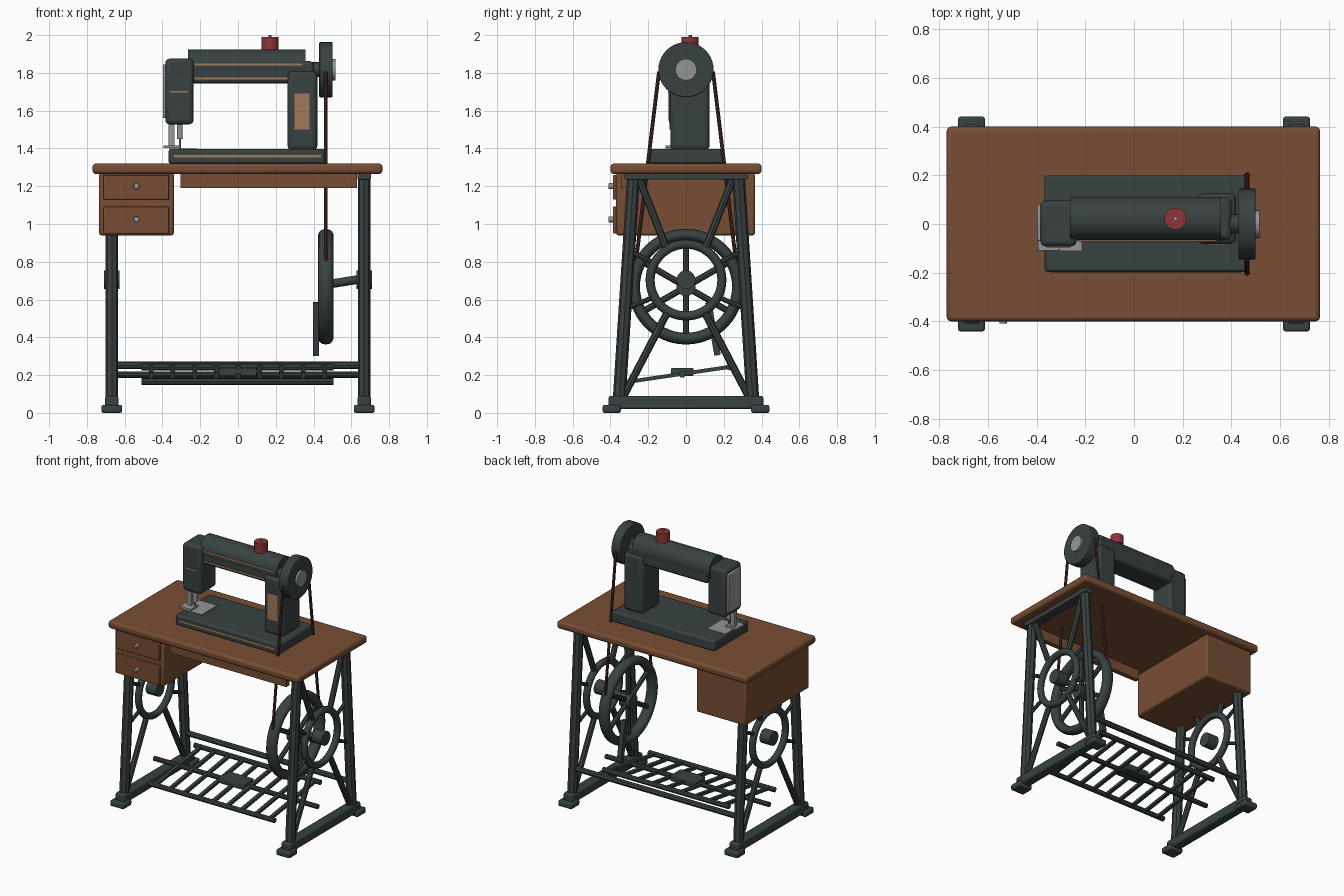
import bpy, math
from mathutils import Vector

if "Cube" in bpy.data.objects:
    bpy.data.objects.remove(bpy.data.objects["Cube"])


def material(name, rgb):
    m = bpy.data.materials.new(name)
    m.diffuse_color = (*rgb, 1)
    m.use_nodes = True
    m.node_tree.nodes["Principled BSDF"].inputs["Base Color"].default_value = m.diffuse_color
    return m


WOOD = material("brown wood", (0.185, 0.075, 0.033))
IRON = material("dark iron", (0.040, 0.053, 0.053))
GOLD = material("pale gold", (0.36, 0.19, 0.095))
STEEL = material("light steel", (0.30, 0.30, 0.31))
RED = material("red thread", (0.27, 0.035, 0.038))
LEATHER = material("brown leather", (0.075, 0.026, 0.018))


def finish(name, mat, bevel=0, segments=2):
    o = bpy.context.object
    o.name = name
    o.data.materials.append(mat)
    if bevel:
        b = o.modifiers.new("rounding", 'BEVEL')
        b.width, b.segments, b.limit_method = bevel, segments, 'ANGLE'
    return o


def box(name, x, y, z, mat, bevel=0, segments=2):
    """Box given by its (low, high) extents on each axis."""
    bpy.ops.mesh.primitive_cube_add(size=1, location=[(a + b) / 2 for a, b in (x, y, z)])
    o = bpy.context.object
    o.scale = [b - a for a, b in (x, y, z)]
    bpy.ops.object.transform_apply(location=False, rotation=False, scale=True)
    return finish(name, mat, bevel, segments)


def rod(name, a, b, r, mat, sides=12, bevel=0):
    """Cylinder running from point a to point b."""
    a, b = Vector(a), Vector(b)
    d = b - a
    bpy.ops.mesh.primitive_cylinder_add(vertices=sides, radius=r, depth=d.length, location=(a + b) / 2)
    o = finish(name, mat, bevel)
    o.rotation_euler = d.to_track_quat('Z', 'Y').to_euler()
    return o


def bar(name, a, b, w, h, mat, bevel=0):
    """Rectangular bar from a to b."""
    a, b = Vector(a), Vector(b)
    d = b - a
    o = box(name, (-w / 2, w / 2), (-h / 2, h / 2), (-d.length / 2, d.length / 2), mat, bevel)
    o.location = (a + b) / 2
    o.rotation_euler = d.to_track_quat('Z', 'Y').to_euler()
    return o


def ring(name, x, z, major, minor, mat, widen=1):
    bpy.ops.mesh.primitive_torus_add(major_segments=48, minor_segments=12, major_radius=major,
                                     minor_radius=minor, location=(x, 0, z), rotation=(0, math.pi / 2, 0))
    o = finish(name, mat)
    o.scale.z = widen
    return o


# Table top, apron and drawer unit
box("table_top", (-0.77, 0.765), (-0.4, 0.4), (1.265, 1.32), WOOD, 0.018, 3)
box("apron", (-0.305, 0.63), (-0.345, -0.31), (1.19, 1.27), WOOD)
box("drawer_case", (-0.735, -0.34), (-0.37, 0.365), (0.94, 1.27), WOOD, 0.012)
for z0, z1, zk in ((1.13, 1.26, 1.2), (0.95, 1.092, 1.025)):
    box("drawer_front", (-0.712, -0.365), (-0.386, -0.36), (z0, z1), WOOD, 0.004)
    rod("drawer_knob", (-0.538, -0.38, zk), (-0.538, -0.41, zk), 0.016, STEEL, 16, 0.004)

# Iron side frames
for s in (-1, 1):
    x = 0.668 * s
    box("bottom_rail", (x - 0.036, x + 0.036), (-0.41, 0.41), (0.02, 0.09), IRON, 0.012)
    box("top_rail", (x - 0.036, x + 0.036), (-0.325, 0.325), (1.235, 1.268), IRON, 0.005)
    rod("frame_hub", (x - 0.041, 0, 0.705), (x + 0.041, 0, 0.705), 0.05, IRON, 20)
    ring("frame_ring", x, 0.703, 0.19, 0.024, IRON)
    for t in (-1, 1):
        box("foot", (x - 0.055, x + 0.055), sorted((0.345 * t, 0.442 * t)), (0, 0.042), IRON, 0.01)
        rod("leg", (x, 0.355 * t, 0.05), (x, 0.278 * t, 1.25), 0.034, IRON, 8)
        rod("upper_brace", (x, 0.248 * t, 1.24), (x, 0.105 * t, 0.875), 0.02, IRON, 8)
        rod("lower_brace", (x, 0.335 * t, 0.08), (x, 0.1 * t, 0.53), 0.02, IRON, 8)
        for u in (-1, 1):
            rod("ring_stub", (x, 0.17 * t, 0.703 + 0.09 * u),
                (x, (0.302 - 0.011 * u) * t, 0.703 + 0.15 * u), 0.013, IRON, 8)

# Stretcher and treadle
rod("rear_stretcher", (-0.66, 0.34, 0.253), (0.66, 0.34, 0.253), 0.02, IRON, 8)
rod("treadle_pivot", (-0.66, -0.02, 0.203), (0.66, -0.02, 0.203), 0.017, IRON, 10)


def tz(y):
    return 0.205 + 0.147 * (y + 0.03)


for y in (-0.295, 0.23):
    rod("treadle_rail", (-0.51, y, tz(y)), (0.505, y, tz(y)), 0.018, IRON, 8)
for i in range(9):
    xs = -0.46 + 0.115 * i
    bar("treadle_slat", (xs, -0.295, tz(-0.295)), (xs, 0.23, tz(0.23)), 0.024, 0.02, IRON)
box("treadle_plate", (-0.1, 0.1), (-0.08, 0.04), (0.195, 0.238), IRON, 0.006)

# Large drive wheel with spokes, axle and crank rod
WX, WZ = 0.465, 0.668
ring("drive_wheel_rim", WX, WZ, 0.275, 0.031, IRON, 1.3)
rod("drive_wheel_hub", (WX - 0.04, 0, WZ), (WX + 0.04, 0, WZ), 0.05, IRON, 20)
for i in range(6):
    a = math.pi / 2 + i * math.pi / 3
    rod("drive_wheel_spoke", (WX, 0, WZ), (WX, 0.27 * math.cos(a), WZ + 0.27 * math.sin(a)), 0.017, IRON, 8)
rod("drive_axle", (0.49, 0, 0.683), (0.66, 0, 0.71), 0.023, IRON, 12)
bar("crank_rod", (0.413, 0.118, 0.585), (0.413, 0.167, 0.305), 0.034, 0.034, IRON)

# Machine bed, pillar, arm and head
box("machine_bed", (-0.368, 0.465), (-0.197, 0.2), (1.32, 1.396), IRON, 0.012)
box("pillar", (0.262, 0.42), (-0.083, 0.125), (1.39, 1.81), IRON, 0.025, 3)
box("arm_body", (-0.25, 0.4), (-0.065, 0.11), (1.745, 1.862), IRON, 0.02, 3)
rod("arm_barrel", (-0.264, 0.022, 1.835), (0.358, 0.022, 1.835), 0.09, IRON, 32)
box("head", (-0.385, -0.236), (-0.092, 0.096), (1.528, 1.875), IRON, 0.022, 3)
box("face_plate", (-0.398, -0.38), (-0.07, 0.078), (1.56, 1.845), STEEL, 0.006)

# Gold trim plates
for x, y, z in (((-0.34, 0.44), -0.197, (1.353, 1.366)),
                ((-0.23, 0.34), -0.068, (1.84, 1.85)),
                ((-0.23, 0.262), -0.065, (1.765, 1.775)),
                ((0.298, 0.378), -0.083, (1.5, 1.69)),
                ((-0.36, -0.262), -0.092, (1.695, 1.705))):
    box("gold_trim", x, (y - 0.004, y + 0.004), z, GOLD)

# Needle, presser foot and needle plate
rod("needle_bar", (-0.308, -0.05, 1.45), (-0.308, -0.05, 1.54), 0.015, STEEL, 12)
rod("needle", (-0.308, -0.05, 1.4), (-0.308, -0.05, 1.45), 0.005, STEEL, 8)
box("presser_bar", (-0.368, -0.336), (-0.06, -0.03), (1.41, 1.54), STEEL)
box("presser_foot", (-0.395, -0.305), (-0.108, -0.02), (1.402, 1.415), STEEL)
box("needle_plate", (-0.366, -0.216), (-0.108, 0.07), (1.394, 1.401), STEEL)

# Thread spool
rod("spool_thread", (0.17, 0.022, 1.92), (0.17, 0.022, 1.99), 0.045, RED, 24)
rod("spool_pin", (0.17, 0.022, 1.9), (0.17, 0.022, 2.0), 0.009, STEEL, 10)

# Hand wheel
HZ = 1.817
rod("hand_wheel", (0.43, 0, HZ), (0.5, 0, HZ), 0.146, IRON, 40, 0.005)
rod("hand_wheel_shaft", (0.37, 0, HZ), (0.44, 0, HZ), 0.04, IRON, 16)
rod("hand_wheel_cap", (0.49, 0, HZ), (0.516, 0, HZ), 0.057, STEEL, 24)

# Drive belt, one strand on each side
for t in (-1, 1):
    rod("drive_belt", (WX, 0.143 * t, HZ - 0.01), (WX, 0.272 * t, 0.74), 0.01, LEATHER, 8)

# Soft shading with sharp edges kept
bpy.ops.object.select_all(action='SELECT')
bpy.ops.object.shade_smooth_by_angle(angle=math.radians(32))
